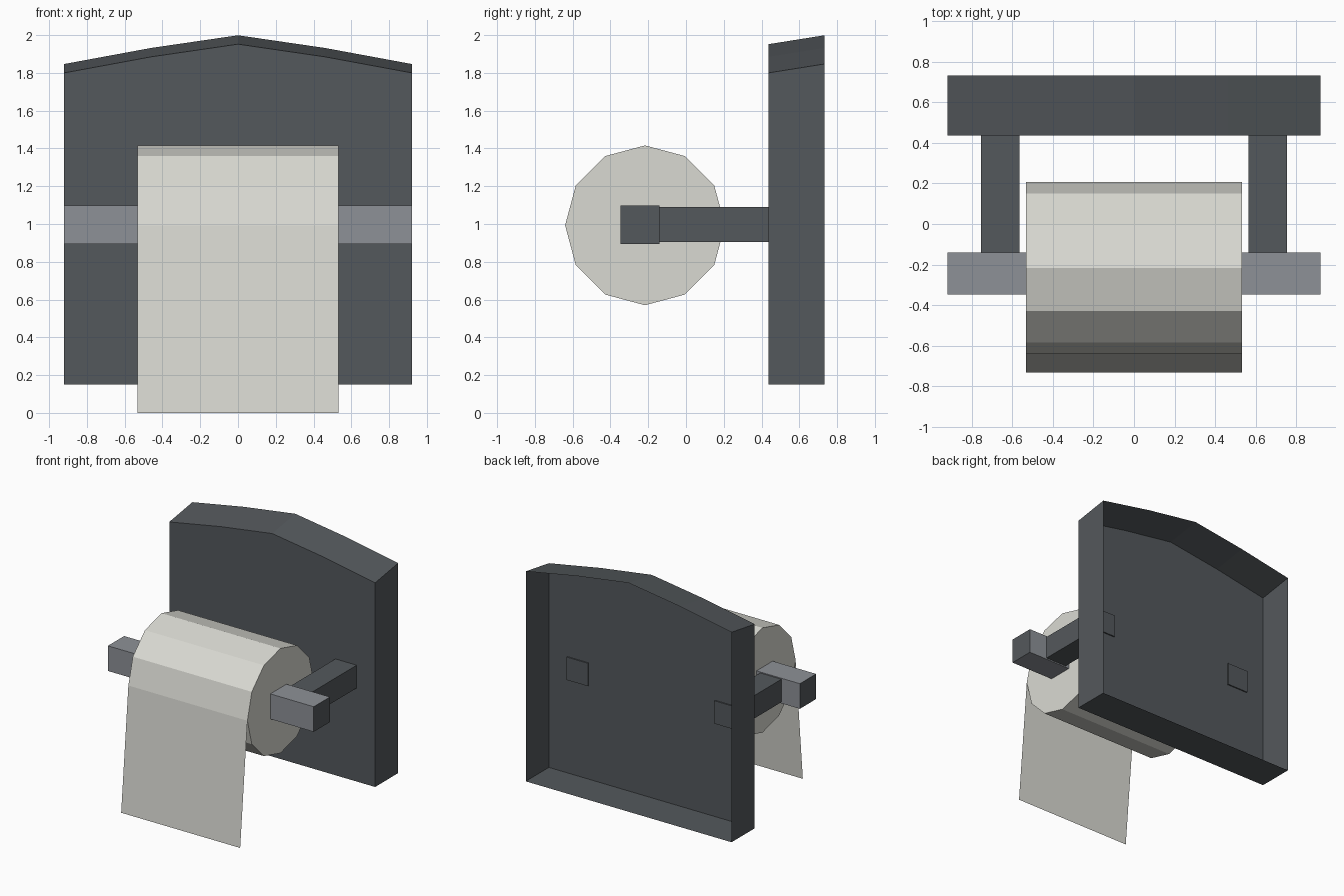
import bpy, bmesh, math

if "Cube" in bpy.data.objects:
    bpy.data.objects.remove(bpy.data.objects["Cube"])


def material(name, rgb):
    m = bpy.data.materials.new(name)
    m.diffuse_color = (*rgb, 1)
    m.use_nodes = True
    m.node_tree.nodes["Principled BSDF"].inputs["Base Color"].default_value = m.diffuse_color
    return m


DARK = material("dark grey", (0.088, 0.098, 0.107))
GREY = material("mid grey", (0.27, 0.285, 0.31))
PAPER = material("paper white", (0.70, 0.70, 0.65))


def finish(name, bm, mats, recalc=True):
    if recalc:
        bmesh.ops.recalc_face_normals(bm, faces=bm.faces)
    me = bpy.data.meshes.new(name)
    bm.to_mesh(me)
    bm.free()
    for m in mats:
        me.materials.append(m)
    ob = bpy.data.objects.new(name, me)
    bpy.context.collection.objects.link(ob)
    return ob


def box(name, lo, hi, mats):
    bm = bmesh.new()
    bmesh.ops.create_cube(bm, size=1)
    for v in bm.verts:
        v.co = [(a + b) / 2 + c * (b - a) for a, b, c in zip(lo, hi, v.co)]
    if len(mats) > 1:  # second colour on the two end faces
        bm.normal_update()
        for f in bm.faces:
            f.material_index = int(abs(f.normal.x) > 0.9)
    return finish(name, bm, mats)


# Backplate: arched front panel with a rim, open at the back
bm = bmesh.new()
front_top = [(0.92, 1.80), (0.46, 1.885), (0, 1.952), (-0.46, 1.885), (-0.92, 1.80)]
outline = [(-0.92, 0.15), (0.92, 0.15)] + front_top
front = [bm.verts.new((x, 0.437, z)) for x, z in outline]
back = [bm.verts.new((x, 0.732, z + (0.047 if z > 1 else 0))) for x, z in outline]
bm.faces.new(front)
n = len(outline)
for i in range(n):
    j = (i + 1) % n
    bm.faces.new((front[j], front[i], back[i], back[j]))
finish("backplate", bm, [DARK], recalc=False)

# Arms, slightly poking through the plate
for side, name in ((1, "right_arm"), (-1, "left_arm")):
    xs = sorted((side * 0.565, side * 0.755))
    box(name, (xs[0], -0.145, 0.905), (xs[1], 0.447, 1.09), [DARK])

# Crossbar with dark end faces
box("crossbar", (-0.92, -0.347, 0.895), (0.92, -0.14, 1.098), [GREY, DARK])

# Paper roll: twelve-sided cylinder along x
CY, CZ, R, W = -0.217, 0.993, 0.423, 0.532
bm = bmesh.new()
rings = []
for x in (-W, W):
    rings.append([bm.verts.new((x, CY + R * math.cos(k * math.pi / 6),
                                CZ + R * math.sin(k * math.pi / 6))) for k in range(12)])
    bm.faces.new(rings[-1])
for k in range(12):
    m = (k + 1) % 12
    bm.faces.new((rings[0][k], rings[0][m], rings[1][m], rings[1][k]))
finish("paper_roll", bm, [PAPER])

# Hanging sheet
bm = bmesh.new()
pts = [(-W, -0.732, 0), (W, -0.732, 0), (W, CY - R, CZ), (-W, CY - R, CZ)]
bm.faces.new([bm.verts.new(p) for p in pts])
finish("hanging_sheet", bm, [PAPER], recalc=False)
